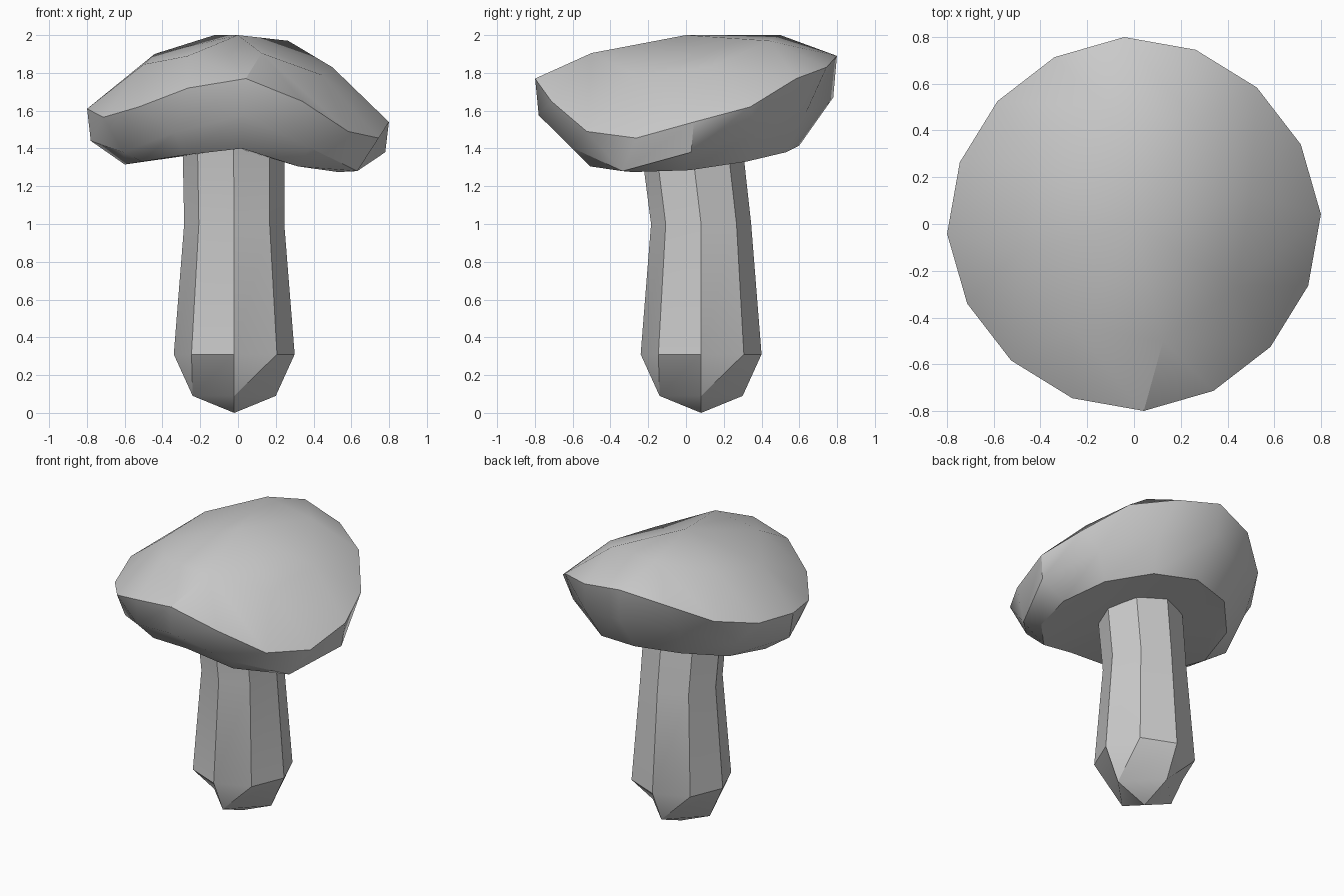
import bpy, bmesh
from math import cos, sin, radians

if "Cube" in bpy.data.objects:
    bpy.data.objects.remove(bpy.data.objects["Cube"], do_unlink=True)

grey = bpy.data.materials.new("plain_grey")
grey.use_nodes = True
colour = (0.6, 0.6, 0.6, 1)
grey.diffuse_color = colour
grey.node_tree.nodes["Principled BSDF"].inputs["Base Color"].default_value = colour


def ring(bm, start, radii, heights, centre=(0, 0)):
    """Add a ring of vertices; returns (angle, vertex) pairs. Radii repeat around it."""
    step = 360 / len(heights)
    out = []
    for i, z in enumerate(heights):
        a, r = start + i * step, radii[i % len(radii)]
        out.append((a, bm.verts.new((centre[0] + r * cos(radians(a)),
                                     centre[1] + r * sin(radians(a)), z))))
    return out


def zip_rings(bm, lower, upper):
    """Join two rings of any vertex count, walking around by angle."""
    i = j = 0
    n, m = len(lower), len(upper)

    def at(loop, k):
        a, v = loop[k % len(loop)]
        return a + 360 * (k // len(loop)), v

    while i < n or j < m:
        a, b = at(lower, i)[1], at(upper, j)[1]
        na, nb = at(lower, i + 1), at(upper, j + 1)
        if i < n and j < m and abs(na[0] - nb[0]) < 6:
            bm.faces.new((a, na[1], nb[1], b))
            i, j = i + 1, j + 1
        elif j >= m or (i < n and na[0] < nb[0]):
            bm.faces.new((a, na[1], b))
            i += 1
        else:
            bm.faces.new((a, nb[1], b))
            j += 1


def fan(bm, loop, point):
    tip = bm.verts.new(point)
    for k, (_, v) in enumerate(loop):
        bm.faces.new((v, loop[(k + 1) % len(loop)][1], tip))


def finish(bm, name):
    bmesh.ops.recalc_face_normals(bm, faces=bm.faces)
    mesh = bpy.data.meshes.new(name)
    bm.to_mesh(mesh)
    bm.free()
    mesh.materials.append(grey)
    obj = bpy.data.objects.new(name, mesh)
    bpy.context.collection.objects.link(obj)
    bpy.ops.object.select_all(action="DESELECT")
    obj.select_set(True)
    bpy.context.view_layer.objects.active = obj
    bpy.ops.object.shade_smooth_by_angle(angle=radians(30))


# Cap: saddle-shaped, high at front and back, drooping at the sides
bm = bmesh.new()
under = ring(bm, 2, [0.6], [1.285, 1.33, 1.38, 1.415, 1.41, 1.36,
                            1.315, 1.33, 1.365, 1.4, 1.305, 1.275])
lip = ring(bm, 2, [0.78, 0.715, 0.715], [1.38, 1.49, 1.58, 1.67, 1.62, 1.5,
                                         1.44, 1.38, 1.485, 1.575, 1.405, 1.28])
rim = ring(bm, 3, [0.8, 0.79, 0.785, 0.79],
           [1.54, 1.62, 1.77, 1.83, 1.89, 1.83, 1.71, 1.64,
            1.61, 1.565, 1.62, 1.72, 1.77, 1.65, 1.49, 1.455])
crown = ring(bm, 14, [0.515], [1.83, 1.97, 2.0, 1.9, 1.845, 1.89, 1.905, 1.79])
fan(bm, under, (0, 0, 1.4))
zip_rings(bm, under, lip)
zip_rings(bm, lip, rim)
zip_rings(bm, rim, crown)
fan(bm, crown, (0, 0, 2))
finish(bm, "cap")

# Stem: eight-sided, leaning forward near the top, with a pointed foot
bm = bmesh.new()
foot = ring(bm, 0, [0.22], [0.09] * 4, (-0.02, 0.08))
base = ring(bm, 0, [0.32], [0.31] * 8, (-0.02, 0.08))
waist = ring(bm, 0, [0.265], [1.0] * 8, (-0.02, 0.08))
neck = ring(bm, 0, [0.27], [1.5] * 8, (-0.025, 0.02))
fan(bm, foot, (-0.02, 0.08, 0))
for low, high in ((foot, base), (base, waist), (waist, neck)):
    zip_rings(bm, low, high)
bm.faces.new([v for _, v in neck])
finish(bm, "stem")
